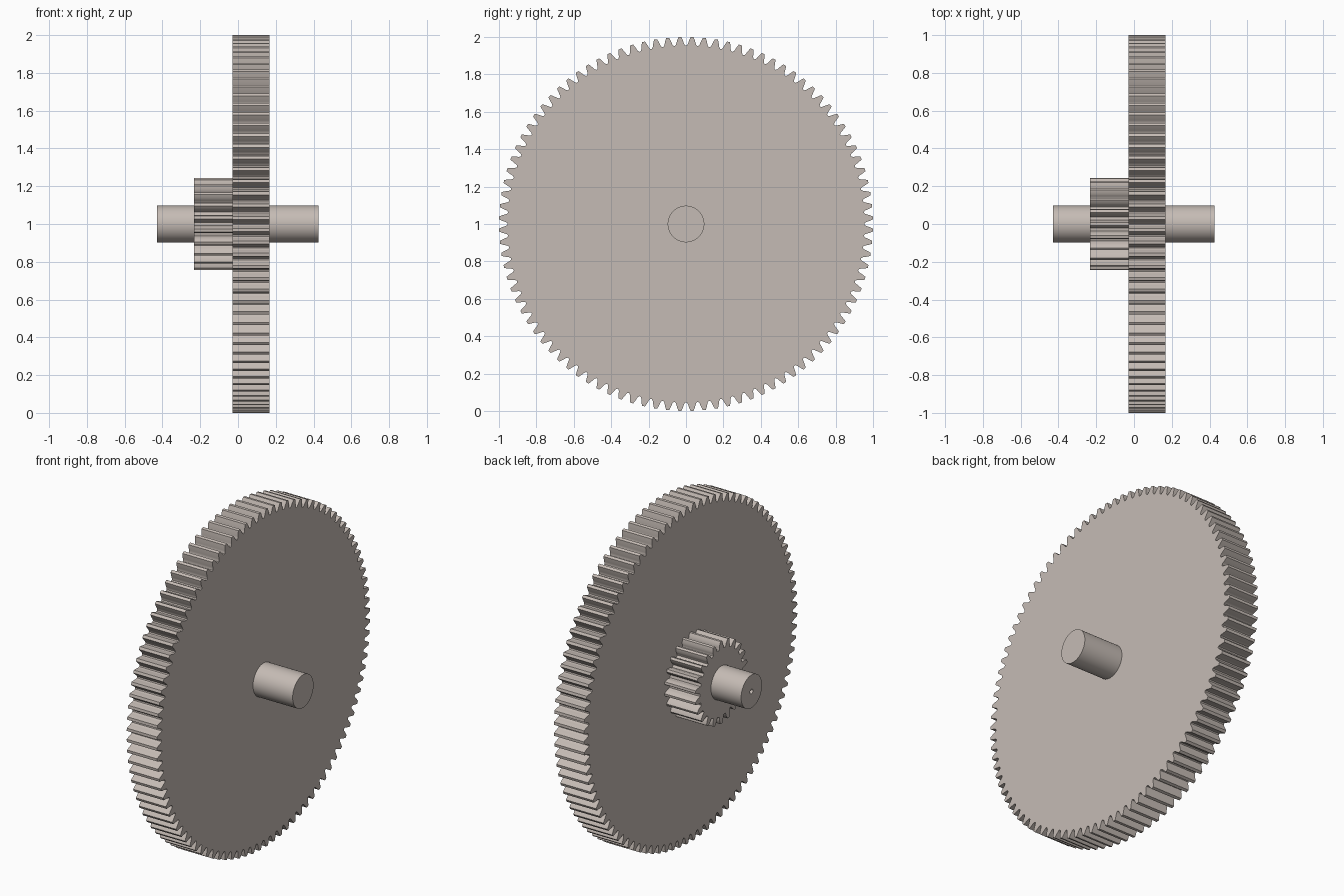
import bpy, bmesh, math

if "Cube" in bpy.data.objects:
    bpy.data.objects.remove(bpy.data.objects["Cube"])

steel = bpy.data.materials.new("warm grey steel")
steel.diffuse_color = (0.56, 0.50, 0.46, 1)
steel.use_nodes = True
steel.node_tree.nodes["Principled BSDF"].inputs["Base Color"].default_value = steel.diffuse_color

MODULE = 2.0 / 98          # outer diameter / (teeth + 2)
PRESSURE = math.radians(20)


def finish(name, bm):
    bmesh.ops.recalc_face_normals(bm, faces=bm.faces)
    me = bpy.data.meshes.new(name)
    bm.to_mesh(me)
    bm.free()
    me.materials.append(steel)
    ob = bpy.data.objects.new(name, me)
    bpy.context.collection.objects.link(ob)
    bpy.ops.object.select_all(action='DESELECT')
    ob.select_set(True)
    bpy.context.view_layer.objects.active = ob
    bpy.ops.object.shade_smooth_by_angle(angle=math.radians(30))
    return ob


def involute(r, base):
    a = math.acos(min(1.0, base / r))
    return math.tan(a) - a


def gear(name, teeth, x0, x1, phase):
    """Spur gear with involute teeth, extruded along x."""
    pitch = MODULE * teeth / 2
    base = pitch * math.cos(PRESSURE)
    root, tip = pitch - 1.25 * MODULE, pitch + MODULE
    flank = []
    for i in range(7):
        r = root + (tip - root) * i / 6
        half = math.pi / (2 * teeth) + involute(pitch, base) - involute(r, base)
        if i == 0:
            half += 0.12 * math.pi / teeth     # root fillet
        flank.append((r, half))
    outline = [(r, -h) for r, h in flank] + [(r, h) for r, h in reversed(flank)]
    bm = bmesh.new()
    verts = []
    for t in range(teeth):
        mid = 2 * math.pi * (t + phase) / teeth
        for r, a in outline:
            verts.append(bm.verts.new((x0, r * math.cos(mid + a), 1 + r * math.sin(mid + a))))
    face = bm.faces.new(verts)
    out = bmesh.ops.extrude_face_region(bm, geom=[face], use_keep_orig=True)
    bmesh.ops.translate(bm, vec=(x1 - x0, 0, 0),
                        verts=[v for v in out["geom"] if isinstance(v, bmesh.types.BMVert)])
    return finish(name, bm)


def lathe(name, profile, n=64):
    """Revolve (x, radius) points around the gear axis."""
    bm = bmesh.new()
    rings = []
    for x, r in profile:
        rings.append([bm.verts.new((x, r * math.cos(2 * math.pi * i / n),
                                    1 + r * math.sin(2 * math.pi * i / n))) for i in range(n)])
    for a, b in zip(rings, rings[1:]):
        for i in range(n):
            j = (i + 1) % n
            bm.faces.new((a[i], a[j], b[j], b[i]))
    bm.faces.new(rings[0])
    bm.faces.new(rings[-1])
    return finish(name, bm)


# large wheel and small pinion side by side
gear("large_gear", 96, -0.03, 0.167, 0.5)
gear("pinion", 22, -0.232, -0.029, 0.5)

# shaft through both, with a small blind centre hole in the left end
lathe("shaft", [(-0.33, 0.014), (-0.43, 0.014), (-0.43, 0.098), (0.427, 0.098)])
